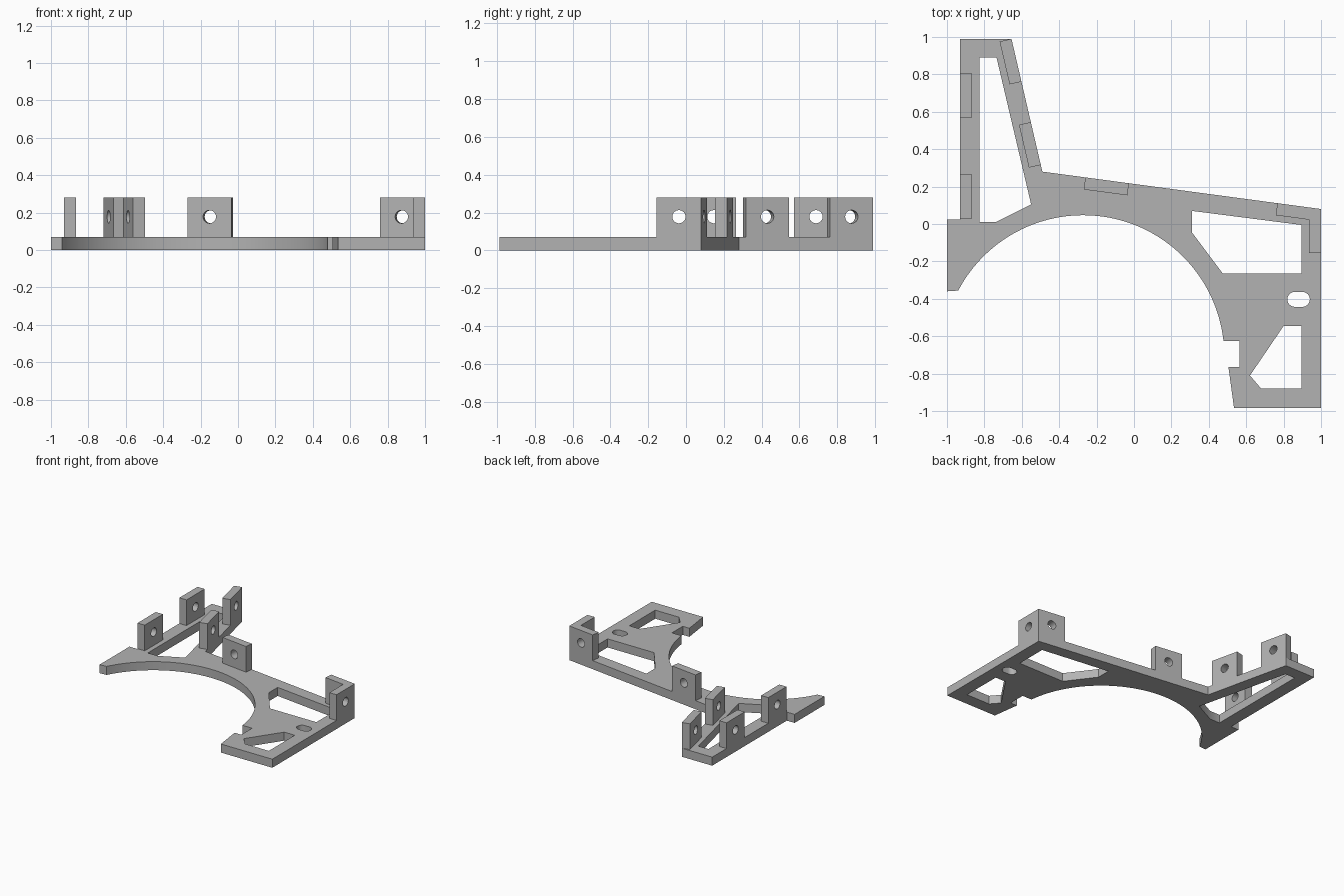
import bpy, bmesh
from math import sin, cos, radians
from mathutils import Vector, Matrix

cube = bpy.data.objects.get("Cube")
if cube:
    bpy.data.objects.remove(cube)

PLATE, TOP, WALL = 0.07, 0.28, 0.065

grey = bpy.data.materials.new("plain grey")
grey.use_nodes = True
colour = (0.45, 0.45, 0.45, 1)
grey.diffuse_color = colour
grey.node_tree.nodes["Principled BSDF"].inputs["Base Color"].default_value = colour


def arc(cx, cy, r, start, end, steps):
    angles = [radians(start + (end - start) * i / steps) for i in range(steps + 1)]
    return [(cx + r * cos(a), cy + r * sin(a)) for a in angles]


def extrude_profile(name, loops, depth, matrix):
    """Fill the first loop, leave the others open, and extrude about the middle."""
    curve = bpy.data.curves.new(name + " profile", 'CURVE')
    curve.dimensions = '2D'
    curve.fill_mode = 'BOTH'
    curve.extrude = depth / 2
    for loop in loops:
        spline = curve.splines.new('POLY')
        spline.points.add(len(loop) - 1)
        for point, (x, y) in zip(spline.points, loop):
            point.co = (x, y, 0, 1)
        spline.use_cyclic_u = True
    helper = bpy.data.objects.new(name + " profile", curve)
    bpy.context.scene.collection.objects.link(helper)
    bpy.context.view_layer.update()
    graph = bpy.context.evaluated_depsgraph_get()
    mesh = bpy.data.meshes.new_from_object(helper.evaluated_get(graph))
    bpy.data.objects.remove(helper)
    bpy.data.curves.remove(curve)

    bm = bmesh.new()
    bm.from_mesh(mesh)
    bmesh.ops.remove_doubles(bm, verts=bm.verts, dist=0.0001)
    bmesh.ops.recalc_face_normals(bm, faces=bm.faces)
    bm.to_mesh(mesh)
    bm.free()
    mesh.name = name
    mesh.materials.clear()
    mesh.materials.append(grey)
    obj = bpy.data.objects.new(name, mesh)
    obj.matrix_world = matrix
    bpy.context.scene.collection.objects.link(obj)
    bpy.ops.object.select_all(action='DESELECT')
    obj.select_set(True)
    bpy.context.view_layer.objects.active = obj
    bpy.ops.object.shade_smooth_by_angle(angle=radians(30))
    return obj


# Base plate: outline with a round bite at the front
back_left, elbow, back_right = (-0.93, 0.99), (-0.49, 0.28), (1, 0.08)
arm_tip = (-0.655, 0.99)
outline = [back_left, arm_tip, elbow, back_right, (1, -0.985), (0.535, -0.985),
           (0.505, -0.765), (0.565, -0.765), (0.565, -0.625), (0.478, -0.625)]
outline += arc(-0.272, -0.708, 0.755, 6.3, 152.2, 64)
outline += [(-1, -0.36), (-1, 0.025), (-0.93, 0.025)]

# Openings in the plate
arm_window = [(-0.825, 0.89), (-0.735, 0.89), (-0.55, 0.105), (-0.735, 0.012), (-0.825, 0.012)]
back_window = [(0.31, 0.07), (0.895, -0.005), (0.895, -0.265), (0.475, -0.265), (0.31, -0.045)]
front_window = [(0.8, -0.545), (0.895, -0.545), (0.895, -0.88), (0.68, -0.88), (0.62, -0.81)]
slot = arc(0.9, -0.403, 0.04, -90, 90, 16) + arc(0.86, -0.403, 0.04, 90, 270, 16)

extrude_profile("base_plate", [outline, arm_window, back_window, front_window, slot],
                PLATE, Matrix.Translation((0, 0, PLATE / 2)))


# Upright tabs with a bolt hole, set just inside the plate edge
def tab(name, edge_start, edge_end, offset, length=0.235):
    start = Vector((*edge_start, 0))
    along = (Vector((*edge_end, 0)) - start).normalized()
    up = Vector((0, 0, 1))
    inward = along.cross(up)
    height = TOP - PLATE
    matrix = Matrix((along, up, inward)).transposed().to_4x4()
    matrix.translation = start + along * offset + inward * WALL / 2 + up * PLATE
    panel = [(0, 0), (length, 0), (length, height), (0, height)]
    hole = arc(length / 2, 0.108, 0.035, 0, 345, 23)
    extrude_profile(name, [panel, hole], WALL, matrix)


rail_foot = (-0.93, 0.03)
tab("rail_tab_front", rail_foot, back_left, 0)
tab("rail_tab_back", rail_foot, back_left, 0.54)
tab("arm_tab_back", arm_tip, elbow, 0)
tab("arm_tab_front", arm_tip, elbow, 0.457)
tab("back_edge_tab", elbow, back_right, 0.232)
tab("corner_tab_back", elbow, back_right, 1.268)
tab("corner_tab_side", back_right, (1, -0.985), 0)
